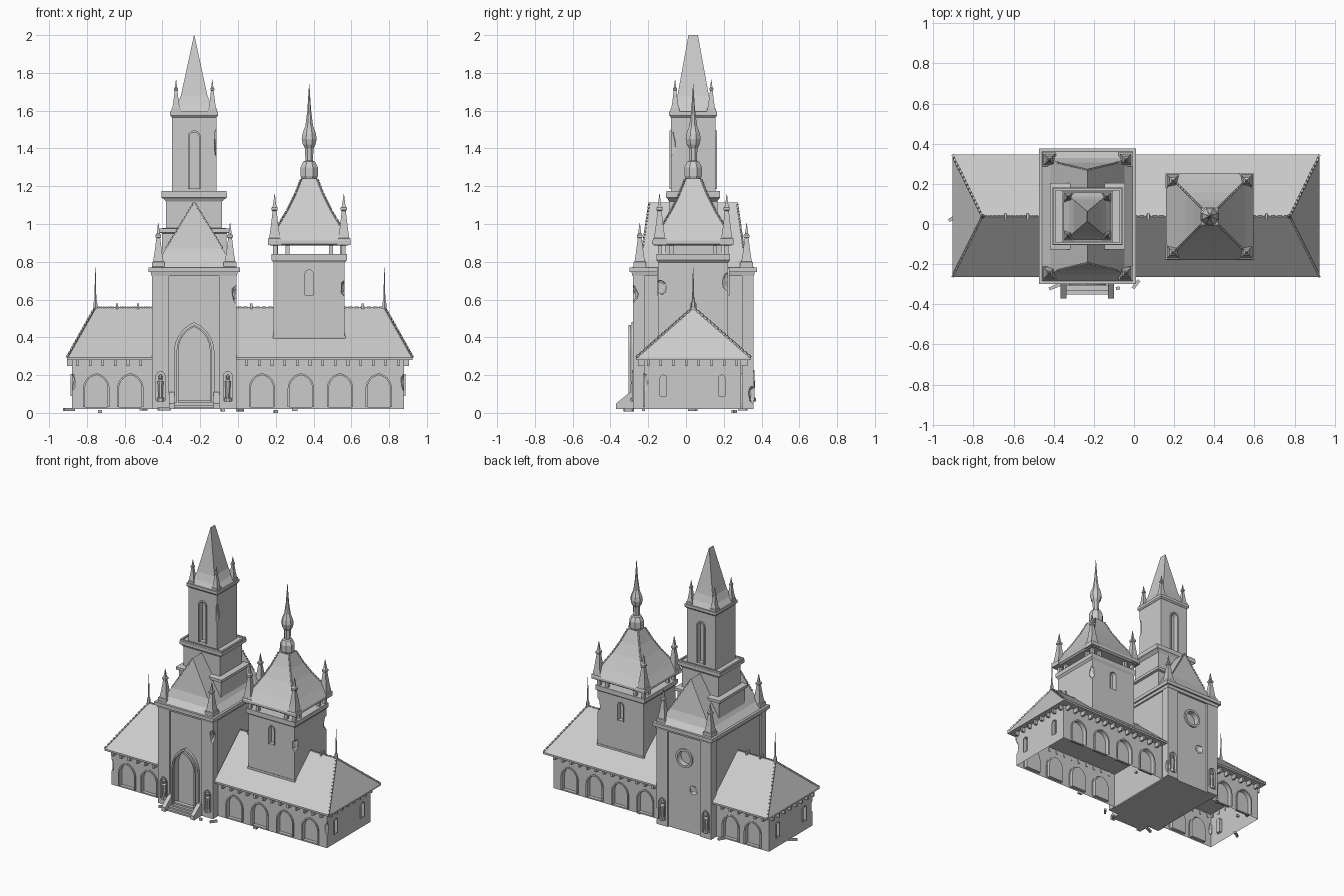
import bpy, bmesh, math, random
from mathutils import Vector, Matrix

if "Cube" in bpy.data.objects:
    bpy.data.objects.remove(bpy.data.objects["Cube"])

random.seed(4)
FACE = {'front': ((1, 0, 0), (0, -1, 0)), 'back': ((-1, 0, 0), (0, 1, 0)),
        'right': ((0, 1, 0), (1, 0, 0)), 'left': ((0, -1, 0), (-1, 0, 0))}


def make(name, bm):
    bmesh.ops.recalc_face_normals(bm, faces=bm.faces[:])
    me = bpy.data.meshes.new(name)
    bm.to_mesh(me)
    bm.free()
    ob = bpy.data.objects.new(name, me)
    bpy.context.collection.objects.link(ob)
    return ob


def loft(name, rings, c, n=4):
    """Stack of rings (z, half x, half y); rectangles when n is 4, else round."""
    bm = bmesh.new()
    loops = []
    for r in rings:
        z, hx, hy = r[0], r[1], r[-1]
        if n == 4:
            p = [(-hx, -hy), (hx, -hy), (hx, hy), (-hx, hy)]
        else:
            p = [(hx * math.cos(math.tau * (i + .5) / n), hy * math.sin(math.tau * (i + .5) / n)) for i in range(n)]
        loops.append([bm.verts.new((c[0] + x, c[1] + y, z)) for x, y in p])
    for a, b in zip(loops, loops[1:]):
        for i in range(n):
            bm.faces.new((a[i], a[(i + 1) % n], b[(i + 1) % n], b[i]))
    bm.faces.new(loops[0][::-1])
    bm.faces.new(loops[-1])
    bmesh.ops.remove_doubles(bm, verts=bm.verts[:], dist=1e-5)
    return make(name, bm)


def cube(bm, c, s, rot=None):
    m = Matrix.Translation(c) @ (rot or Matrix()) @ Matrix.Diagonal((*s, 1))
    bmesh.ops.create_cube(bm, size=1, matrix=m)


def arch(a, h, k=1.0, n=7):
    """Arch outline: half width a, height h, k above 1 makes it pointed."""
    R = a * k
    T = math.acos((R - a) / R)
    s = h - R * math.sin(T)
    side = [(a, 0)] + [(a - R + R * math.cos(T * i / n), s + R * math.sin(T * i / n)) for i in range(n)]
    return side + [(0, h)] + [(-x, z) for x, z in side[::-1]]


def circle(r, n=20):
    return [(r * math.cos(math.tau * i / n), r * math.sin(math.tau * i / n)) for i in range(n)]


def place(bm, pts, o, face, d):
    U, N = (Vector(v) for v in FACE[face])
    return [bm.verts.new(Vector(o) + U * x + N * d + Vector((0, 0, z))) for x, z in pts]


def prism(bm, pts, o, face, d0, d1):
    a, b = place(bm, pts, o, face, d0), place(bm, pts, o, face, d1)
    n = len(pts)
    bm.faces.new(a)
    bm.faces.new(b[::-1])
    for i in range(n):
        bm.faces.new((a[i], b[i], b[(i + 1) % n], a[(i + 1) % n]))


def frame(name, outer, inner, o, face, depth, closed=False):
    bm = bmesh.new()
    q = [place(bm, p, o, face, d) for p, d in ((outer, -.005), (outer, depth), (inner, depth), (inner, -.005))]
    n = len(outer)
    for a, b in zip(q, q[1:]):
        for i in range(n if closed else n - 1):
            j = (i + 1) % n
            bm.faces.new((a[i], a[j], b[j], b[i]))
    return make(name, bm)


def chip(cut_bm, c, s):
    """Broken corner: rough hole in the cutter plus a few loose bricks."""
    v = bmesh.ops.create_icosphere(cut_bm, subdivisions=2, radius=1)['verts']
    for p in v:
        p.co = Vector(c) + Vector([a * b for a, b in zip(p.co, s)]) * random.uniform(.75, 1.1)


def cut(ob, bm):
    cutter = make('cutter', bm)
    cutter.hide_render = True
    m = ob.modifiers.new('cut', 'BOOLEAN')
    m.operation, m.solver, m.object = 'DIFFERENCE', 'EXACT', cutter
    dg = bpy.context.evaluated_depsgraph_get()
    me = bpy.data.meshes.new_from_object(ob.evaluated_get(dg))
    ob.modifiers.clear()
    ob.data = me
    bpy.data.objects.remove(cutter)


def beads(name, lines, n, s=.011):
    """Small ridge tiles along straight lines."""
    bm = bmesh.new()
    for p, q in lines:
        p, q = Vector(p), Vector(q)
        rot = (q - p).to_track_quat('X', 'Z').to_matrix().to_4x4()
        for i in range(n):
            cube(bm, p.lerp(q, (i + .5) / n), ((q - p).length / n * .7, s, s), rot)
    return make(name, bm)


def pinnacle(name, x, y, z, h, w):
    prof = [(0, 1), (.12, 1), (.13, .82), (.3, .62), (.66, .3), (.68, .45), (.73, .45), (.76, .25), (1, .03)]
    loft(name, [(z + a * h, b * w) for a, b in prof], (x, y))


CY = .038
# Side wings: hollow walls with arcades, hipped roof, corbels, ridge spikes
for side, xo, xi, rx, arches, pegs in (('left', -.88, -.45, -.755, (-.75, -.57), (-.64, -.53)),
                                       ('right', .88, -.01, .775, (.127, .333, .54, .745), (.07, .66))):
    s = 1 if side == 'right' else -1
    wall = loft(side + '_wing_walls', [(.02, abs(xo - xi) / 2, .255), (.29, abs(xo - xi) / 2, .255)], ((xo + xi) / 2, .035))
    cb = bmesh.new()
    for f, y in (('front', -.22), ('back', .29)):
        for x in arches:
            prism(cb, arch(.06, .17, 1.2), (x, y, .03), f, .02, -.025)
            frame(side + '_wing_arch_trim', arch(.07, .18, 1.2), arch(.06, .17, 1.2), (x, y, .03), f, .008)
    for y in (-.12, .19):
        prism(cb, arch(.017, .11), (xo, y, .09), side, .02, -.02)
        frame(side + '_wing_window_trim', arch(.022, .115), arch(.017, .11), (xo, y, .09), side, .006)
    chip(cb, (xo, -.22, .16), (.018, .02, .05))
    cut(wall, cb)
    bm = bmesh.new()
    bm.from_mesh(wall.data)  # the wings are open underneath
    bmesh.ops.delete(bm, geom=[f for f in bm.faces if f.calc_center_median().z < .021], context='FACES')
    bm.to_mesh(wall.data)
    bm.free()

    xe = xo + s * (.045 if s > 0 else .025)
    bm = bmesh.new()
    for x in (xe, xi):
        for y in (-.265, .345):
            for z in (.28, .293):
                bm.verts.new((x, y, z))
    for x in (rx, xi):
        bm.verts.new((x, CY, .56))
    bmesh.ops.convex_hull(bm, input=bm.verts[:])
    bmesh.ops.dissolve_limit(bm, angle_limit=.01, verts=bm.verts[:], edges=bm.edges[:])
    make(side + '_wing_roof', bm)
    beads(side + '_hip_tiles', [((xe, y, .293), (rx, CY, .56)) for y in (-.265, .345)], 16)
    beads(side + '_ridge_tiles', [((rx, CY, .56), (xi, CY, .56))], 24, .008)

    bm = bmesh.new()
    for i in range(int(abs(xo - xi) / .067)):
        for y in (-.235, .305):
            cube(bm, (xo - s * (.03 + .067 * i), y, .265), (.014, .04, .035))
    for i in range(8):
        cube(bm, (xo + s * .01, -.2 + .067 * i, .265), (.03, .014, .035))
    make(side + '_corbels', bm)
    bm = bmesh.new()
    for x in pegs:
        cube(bm, (x, CY, .565), (.012, .035, .03))
    make(side + '_ridge_pegs', bm)
    loft(side + '_ridge_spike', [(.55, .012), (.58, .012), (.6, .006), (.77, .0015)], (rx, CY), 6)

# Main tower shaft with portal and rose window
TX = -.232
shaft = loft('main_tower_walls', [(.02, .215, .307), (.74, .215, .307)], (TX, CY))
cb = bmesh.new()
prism(cb, arch(.093, .43, 1.6), (TX, -.269, .035), 'front', .05, -.04)
prism(cb, circle(.052), (TX, .345, .56), 'back', .05, -.03)
chip(cb, (-.3, .345, .34), (.035, .02, .04))
cut(shaft, cb)
frame('portal_outer_trim', arch(.107, .445, 1.6), arch(.093, .43, 1.6), (TX, -.269, .035), 'front', .02)
frame('portal_inner_trim', arch(.093, .43, 1.6), arch(.083, .42, 1.6), (TX, -.295, .035), 'front', .01)
frame('rose_window_trim', circle(.068), circle(.052), (TX, .345, .56), 'back', .012, True)

# Corner piers with statue niches
chips = {(1, -1): .63, (1, 1): .1}
for sx in (-1, 1):
    for sy in (-1, 1):
        x, y, f = TX + sx * .178, CY + sy * .289, 'front' if sy < 0 else 'back'
        yf = y + sy * .03
        pier = loft('corner_pier', [(.02, .046, .03), (.74, .046, .03)], (x, y))
        cb = bmesh.new()
        prism(cb, arch(.024, .155, 1.2), (x, yf, .065), f, .02, -.022)
        if (sx, sy) in chips:
            chip(cb, (x + .046, yf, chips[sx, sy]), (.025, .03, .05))
        cut(pier, cb)
        frame('niche_trim', arch(.03, .162, 1.2), arch(.024, .155, 1.2), (x, yf, .065), f, .006)
        loft('statue', [(.06, .02), (.08, .02), (.081, .012), (.13, .014), (.165, .017), (.176, .007),
                        (.181, .011), (.195, .011), (.203, .004)], (x, yf - sy * .006), 8)
        pinnacle('main_tower_pinnacle', x + sx * .012, CY + sy * .283, .77, .235, .034)

# Main tower cornice and steep flared roof
loft('main_tower_roof', [(.725, .226, .322), (.745, .23, .326), (.745, .242, .338), (.77, .242, .338), (.77, .225, .322),
                         (.81, .185, .29), (.87, .15, .268), (1.115, 0, .232)], (TX, CY))
beads('main_roof_tiles', [((TX + a * .15, CY + b * .268, .87), (TX, CY + b * .232, 1.115))
                          for a in (-1, 1) for b in (-1, 1)], 14, .009)

# Stepped belfry base and upper tower
loft('belfry_base', [(.78, .17, .15), (.95, .17, .15), (.955, .187, .165), (.975, .187, .165), (.98, .148, .128),
                     (1.12, .148, .128), (1.135, .165, .137), (1.14, .174, .143), (1.163, .174, .143)], (TX, CY))
bm = bmesh.new()
for a in (-1, 1):
    cube(bm, (TX + a * .166, CY, 1.167), (.012, .28, .014))
    cube(bm, (TX, CY + a * .135, 1.167), (.34, .012, .014))
make('belfry_parapet', bm)
upper = loft('upper_tower_walls', [(1.15, .117, .117), (1.58, .117, .117)], (TX, CY))
cb = bmesh.new()
for f, y in (('front', CY - .117), ('back', CY + .117)):
    prism(cb, arch(.025, .3), (TX, y, 1.19), f, .02, -.03)
    frame('upper_window_trim', arch(.034, .31), arch(.025, .3), (TX, y, 1.185), f, .008)
chip(cb, (TX + .117, CY - .117, 1.43), (.012, .025, .07))
cut(upper, cb)
loft('spire', [(1.565, .119), (1.575, .127), (1.595, .127), (1.595, .118), (1.63, .092, .1), (1.68, .07, .083),
               (2, .001, .025)], (TX, CY))
for a in (-1, 1):
    for b in (-1, 1):
        pinnacle('spire_pinnacle', TX + a * .096, CY + b * .096, 1.59, .175, .024)

# Second tower
SX = .377
body = loft('second_tower_walls', [(.39, .193, .188), (.41, .193, .188), (.41, .188, .185), (.795, .188, .185),
                                   (.81, .2, .195), (.84, .2, .195)], (SX, CY))
cb = bmesh.new()
for f, y in (('front', CY - .185), ('back', CY + .185)):
    prism(cb, arch(.022, .135), (SX, y, .625), f, .02, -.03)
    frame('second_window_trim', arch(.028, .142), arch(.022, .135), (SX, y, .622), f, .006)
chip(cb, (SX + .188, CY - .185, .66), (.02, .05, .05))
chip(cb, (SX + .188, CY + .185, .69), (.02, .03, .05))
cut(body, cb)
bm = bmesh.new()
for a in (-.18, -.115, .115, .18):
    for b in (-.175, .175):
        cube(bm, (SX + a, CY + b, .866), (.022, .022, .06))
        if abs(a) < .15:
            cube(bm, (SX + b, CY + a, .866), (.022, .022, .06))
make('gallery_posts', bm)
ROOF = [(.97, .178), (1.07, .118), (1.15, .078), (1.24, .042)]
loft('second_tower_roof', [(.885, .203), (.895, .217), (.912, .217)] + ROOF, (SX, CY))
loft('onion_finial', [(1.235, .042), (1.255, .05), (1.3, .05), (1.33, .034), (1.335, .022), (1.4, .024), (1.42, .036),
                      (1.45, .043), (1.48, .038), (1.52, .022), (1.6, .011), (1.74, .001)], (SX, CY), 8)
beads('second_roof_tiles', [((SX + a * p[1], CY + b * p[1], p[0]), (SX + a * q[1], CY + b * q[1], q[0]))
                            for p, q in zip(ROOF, ROOF[1:]) for a in (-1, 1) for b in (-1, 1)], 5, .009)
for a in (-1, 1):
    for b in (-1, 1):
        pinnacle('second_tower_pinnacle', SX + a * .183, CY + b * .178, .89, .27, .036)

# Entrance steps with sloped cheeks
bm = bmesh.new()
for i in range(4):
    cube(bm, (TX, -.305 + i * .01, .026 + i * .011), (.215, .09 - i * .02, .012))
make('entrance_steps', bm)
bm = bmesh.new()
for a in (-1, 1):
    prism(bm, [(-.37, .02), (-.37, .05), (-.295, .11), (-.265, .11), (-.265, .02)], (TX + a * .118, 0, 0), 'right', -.015, .015)
make('step_cheeks', bm)

# Fallen planks and stones around the base
bm = bmesh.new()
for x, y, z, l, ang in ((-.895, .035, .018, .065, .6), (-.73, .25, .008, .02, 0), (.2, .26, .008, .02, .4), (-.39, -.31, .02, .07, .4),
                        (.01, -.3, .015, .05, .9), (-.08, -.32, .015, .02, .2), (.3, -.225, .018, .03, 0), (-.5, .3, .02, .05, 1)):
    cube(bm, (x, y, z), (l, .016, .015), Matrix.Rotation(ang, 4, 'Z'))
make('debris', bm)
